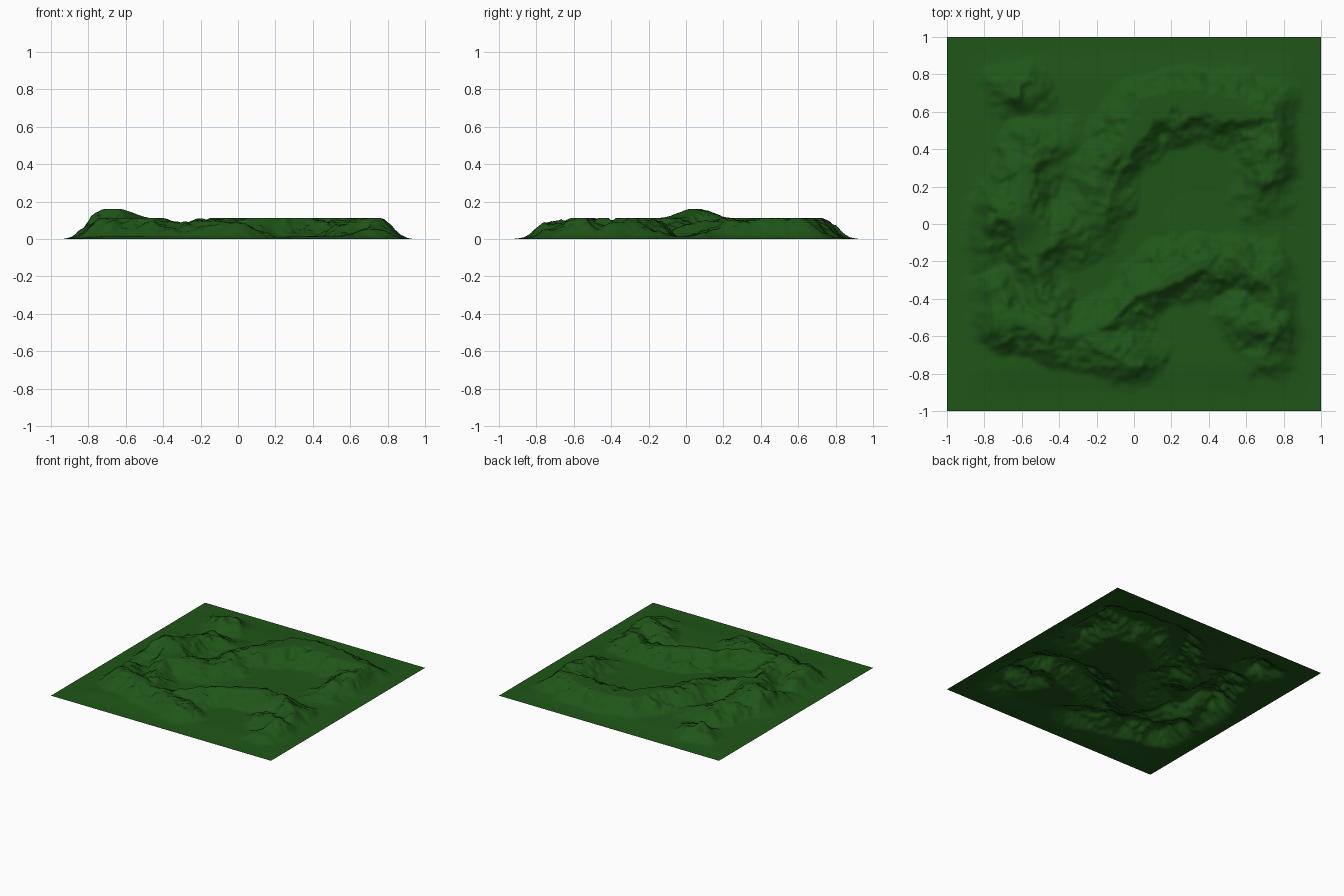
import bpy, bmesh
from mathutils import Vector, noise

if "Cube" in bpy.data.objects:
    bpy.data.objects.remove(bpy.data.objects["Cube"])

N = 150           # grid cells per side
PLATEAU = 0.113   # ridges are cut flat at this height

# Mountain ridges: half width, then crest points (x, y, height)
RIDGES = [
    # north horseshoe around the central basin
    (0.21, [(-.22, .02, .06), (-.19, .22, .10), (-.07, .42, .115), (.08, .60, .12),
            (.35, .66, .125), (.55, .62, .125), (.72, .57, .115)]),
    # east hill
    (0.19, [(.74, .50, .08), (.72, .34, .11), (.69, .17, .06)]),
    # west massif and its spurs
    (0.24, [(-.79, -.06, .09), (-.66, .05, .165), (-.50, -.07, .115), (-.38, -.05, .08)]),
    (0.20, [(-.62, .10, .12), (-.55, .38, .10), (-.42, .42, .06)]),
    (0.17, [(-.65, .00, .10), (-.50, -.30, .08), (-.48, -.46, .08)]),
    # north-west hill
    (0.16, [(-.67, .73, .06), (-.61, .74, .10), (-.55, .71, .06)]),
    # south-west range
    (0.19, [(-.76, -.36, .08), (-.69, -.53, .11), (-.50, -.58, .115),
            (-.32, -.61, .065), (-.15, -.67, .10), (.00, -.72, .09)]),
    # southern rim of the basin
    (0.18, [(-.12, -.53, .085), (.00, -.41, .11), (.15, -.29, .115), (.31, -.23, .12),
            (.50, -.20, .105), (.68, -.27, .09), (.75, -.40, .07)]),
    # south-east hill
    (0.17, [(.57, -.49, .07), (.66, -.54, .10), (.76, -.57, .11), (.74, -.70, .06)]),
]


def smooth(t):
    t = max(0.0, min(1.0, t))
    return t * t * (3 - 2 * t)


def ridge_height(x, y, width, pts):
    best = 0.0
    for (ax, ay, ah), (bx, by, bh) in zip(pts, pts[1:]):
        dx, dy = bx - ax, by - ay
        t = max(0.0, min(1.0, ((x - ax) * dx + (y - ay) * dy) / (dx * dx + dy * dy)))
        d = ((x - ax - t * dx) ** 2 + (y - ay - t * dy) ** 2) ** 0.5
        if d < width:
            f = 1 - d / width
            best = max(best, (ah + t * (bh - ah)) * (0.5 * f + 0.5 * smooth(f)))
    return best


def height(x, y):
    edge = smooth((0.95 - abs(x)) / 0.2) * smooth((0.95 - abs(y)) / 0.2)
    if edge == 0:
        return 0.0
    # warp the position so the ridges branch irregularly
    p = Vector((x, y, 0.3))
    wx = x + 0.05 * noise.fractal(p * 6, 0.8, 2.0, 5)
    wy = y + 0.05 * noise.fractal(p * 6 + Vector((9, 4, 2)), 0.8, 2.0, 5)
    hs = sorted((ridge_height(wx, wy, w, pts) for w, pts in RIDGES), reverse=True)
    h = hs[0] + 0.25 * hs[1] * (1 - hs[0] / 0.2)
    # rugged detail grows with height, valleys stay smooth
    h *= 1 + 0.26 * noise.fractal(p * 9, 0.85, 2.0, 5)
    h += 0.012 + 0.008 * noise.noise(p * 2.5)
    # flat cap everywhere except the western summit
    near = smooth(1 - (((x + .67) / .22) ** 2 + ((y - .05) / .20) ** 2) ** 0.5)
    h = min(h, PLATEAU + 0.048 * min(1.0, near * 1.1))
    return max(0.0, h * edge)


# Terrain sheet
bm = bmesh.new()
bmesh.ops.create_grid(bm, x_segments=N, y_segments=N, size=1.0)
for v in bm.verts:
    v.co.z = height(v.co.x, v.co.y)
for f in bm.faces:
    f.smooth = True
mesh = bpy.data.meshes.new("terrain")
bm.to_mesh(mesh)
bm.free()
terrain = bpy.data.objects.new("terrain", mesh)
bpy.context.collection.objects.link(terrain)

# Grass colour
grass = bpy.data.materials.new("grass")
grass.diffuse_color = (0.014, 0.092, 0.009, 1)
grass.use_nodes = True
grass.node_tree.nodes["Principled BSDF"].inputs["Base Color"].default_value = grass.diffuse_color
mesh.materials.append(grass)
